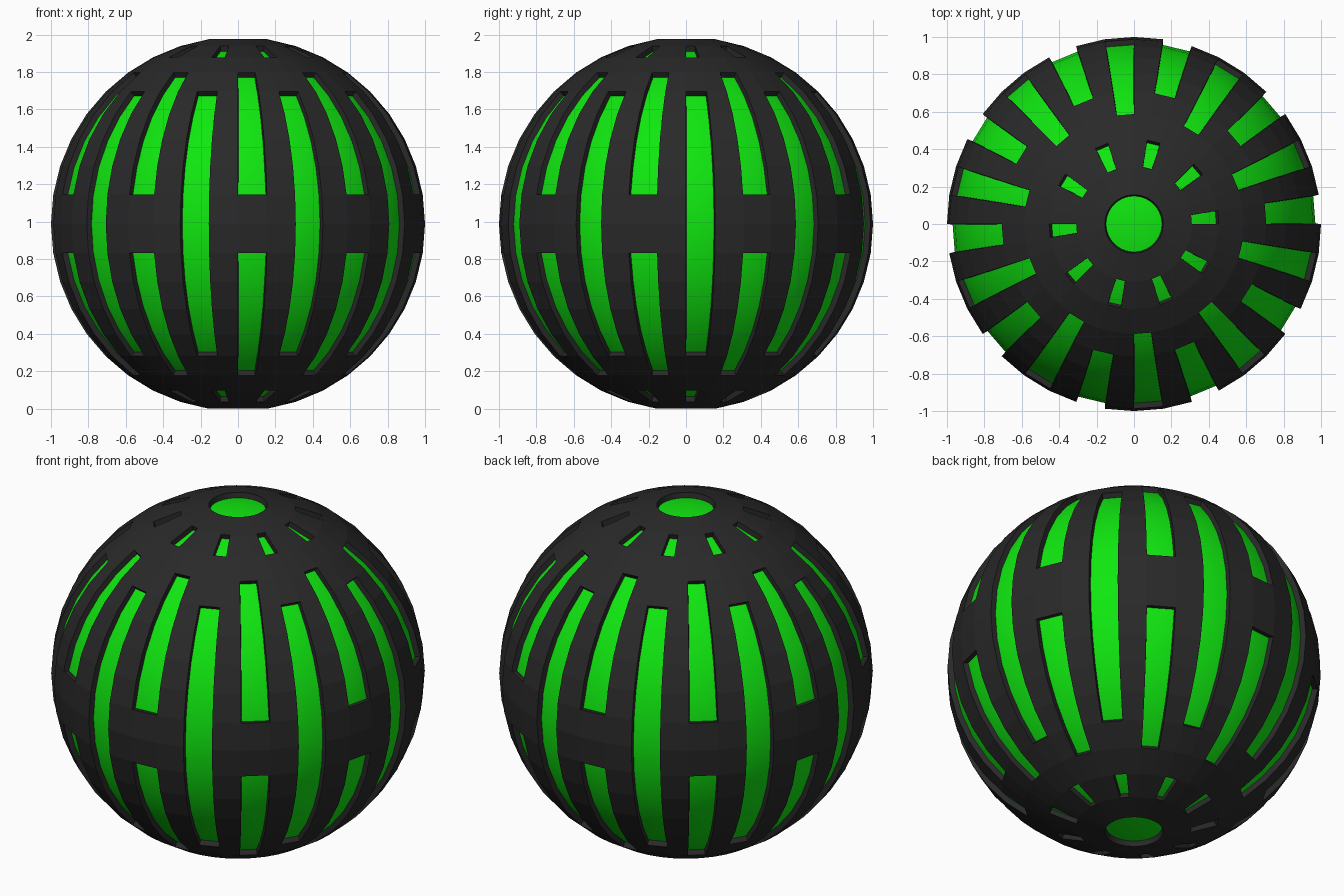
import bpy, bmesh
from math import sin, cos, radians

if "Cube" in bpy.data.objects:
    bpy.data.objects.remove(bpy.data.objects["Cube"])

SEG, RINGS, STEP = 40, 20, 9          # 9 degree grid both ways
CZ = cos(radians(STEP))               # cut-off poles rest on z = 0


def material(name, rgb):
    m = bpy.data.materials.new(name)
    m.diffuse_color = (*rgb, 1)
    m.use_nodes = True
    m.node_tree.nodes["Principled BSDF"].inputs["Base Color"].default_value = m.diffuse_color
    return m


def is_open(ring, seg):
    """True where the shell has a slot; the pattern mirrors about the equator."""
    r = min(ring, RINGS - 1 - ring)   # 0 = pole row, 9 = equator row
    if r == 0:
        return True                   # round polar hole
    if seg % 2:
        return False                  # solid rib
    if seg % 4 == 0:
        return r == 2 or r >= 5       # small polar slot and long slot
    return 4 <= r <= 8                # slot split by the equator band


# Slotted outer shell
bm = bmesh.new()
grid = [[bm.verts.new((sin(radians(STEP * r)) * cos(radians(STEP * s)),
                       sin(radians(STEP * r)) * sin(radians(STEP * s)),
                       cos(radians(STEP * r)) + CZ))
         for s in range(SEG)] for r in range(1, RINGS)]
for r in range(1, RINGS - 1):
    for s in range(SEG):
        if not is_open(r, s):
            t = (s + 1) % SEG
            bm.faces.new((grid[r - 1][s], grid[r][s], grid[r][t], grid[r - 1][t]))
loose = [v for v in bm.verts if not v.link_faces]
bmesh.ops.delete(bm, geom=loose, context='VERTS')
mesh = bpy.data.meshes.new("outer_shell")
bm.to_mesh(mesh)
bm.free()
shell = bpy.data.objects.new("outer_shell", mesh)
bpy.context.collection.objects.link(shell)
mesh.materials.append(material("black", (0.022, 0.022, 0.022)))
solid = shell.modifiers.new("thickness", 'SOLIDIFY')
solid.thickness = 0.035
solid.offset = -1

# Glowing inner ball
bpy.ops.mesh.primitive_uv_sphere_add(segments=SEG, ring_count=RINGS,
                                     radius=0.97, location=(0, 0, CZ))
core = bpy.context.object
core.name = "inner_ball"
core.data.materials.append(material("green", (0.005, 0.8, 0.005)))
bpy.ops.object.shade_smooth_by_angle(angle=radians(30))
